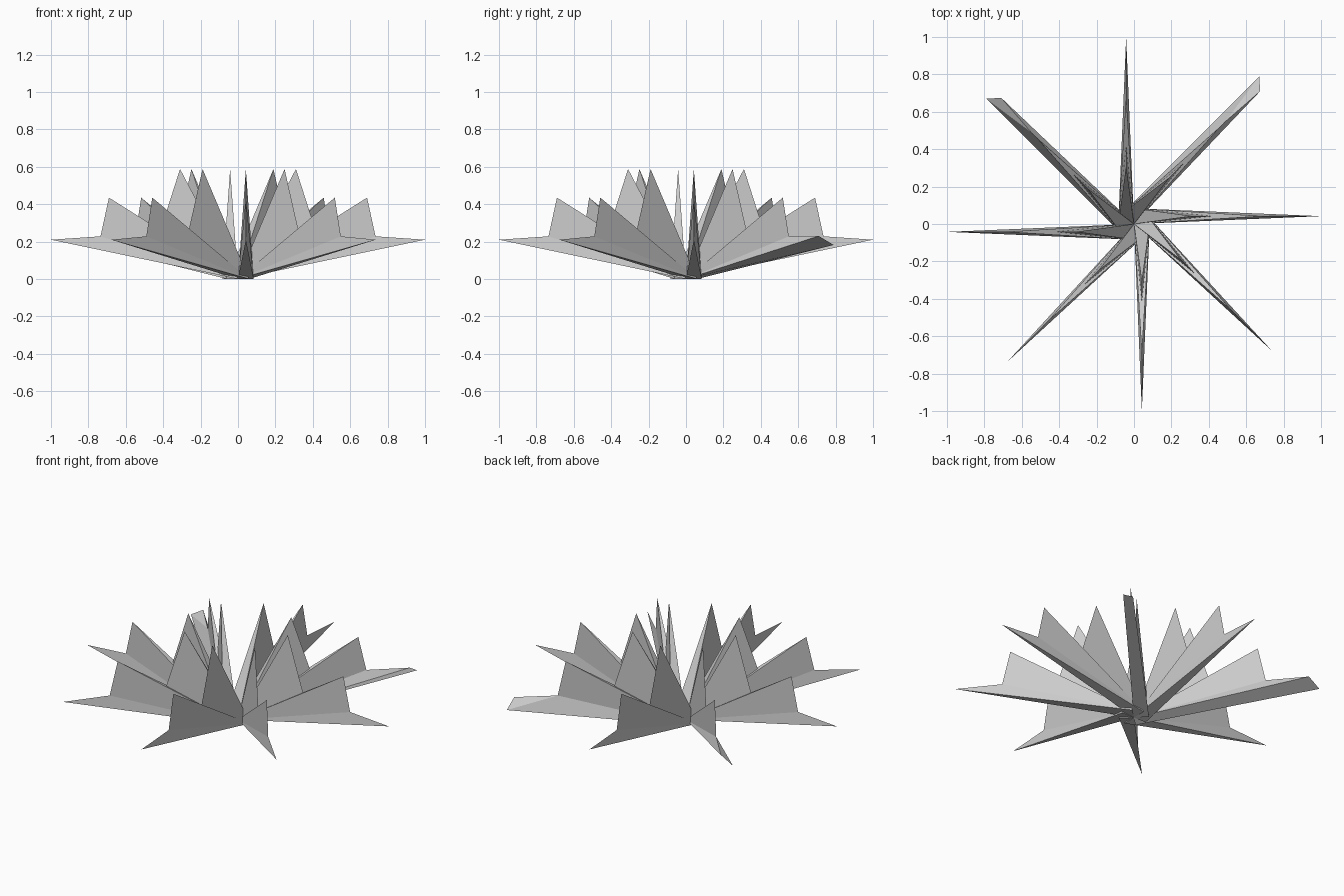
import bpy, bmesh
from math import radians
from mathutils import Matrix

if "Cube" in bpy.data.objects:
    bpy.data.objects.remove(bpy.data.objects["Cube"])

W = 0.084        # width of a leaf at the hub
MID = W / 2      # sideways offset of the leaf ridge
# (radius, height) of each leaf's tip and its second outline corner
LEAVES = {
    "lower_leaf": ((1.0, 0.21), (0.735, 0.228)),
    "middle_leaf": ((0.69, 0.435), (0.737, 0.22)),
    "upper_leaf": ((0.31, 0.588), (0.415, 0.26)),
}


def make_leaf(name, points, faces, angle):
    bm = bmesh.new()
    verts = [bm.verts.new(p) for p in points]
    for f in faces:
        bm.faces.new([verts[i] for i in f])
    bmesh.ops.recalc_face_normals(bm, faces=bm.faces)
    bm.transform(Matrix.Rotation(radians(angle), 4, 'Z'))
    mesh = bpy.data.meshes.new(name)
    bm.to_mesh(mesh)
    bm.free()
    obj = bpy.data.objects.new(name, mesh)
    bpy.context.collection.objects.link(obj)


# Eight fans of folded leaves around the hub
for i in range(8):
    angle = i * 45
    for name, (tip, corner) in LEAVES.items():
        hub = [(0, 0, 0), (0, W, 0)]
        corner_pt = (corner[0], MID, corner[1])
        if name == "lower_leaf" and i in (1, 3):
            # two rear lower leaves end in a wide, blunt edge
            pts = hub + [(1.032, 0.085, 0.182), (0.979, 0.025, 0.23), corner_pt]
            faces = [(0, 1, 2, 3), (0, 3, 4), (1, 4, 2), (2, 4, 3), (0, 4, 1)]
        else:
            pts = hub + [(tip[0], MID, tip[1]), corner_pt]
            faces = [(0, 1, 2), (0, 2, 3), (1, 3, 2), (0, 3, 1)]
        make_leaf(f"{name}_{i + 1}", pts, faces, angle)
